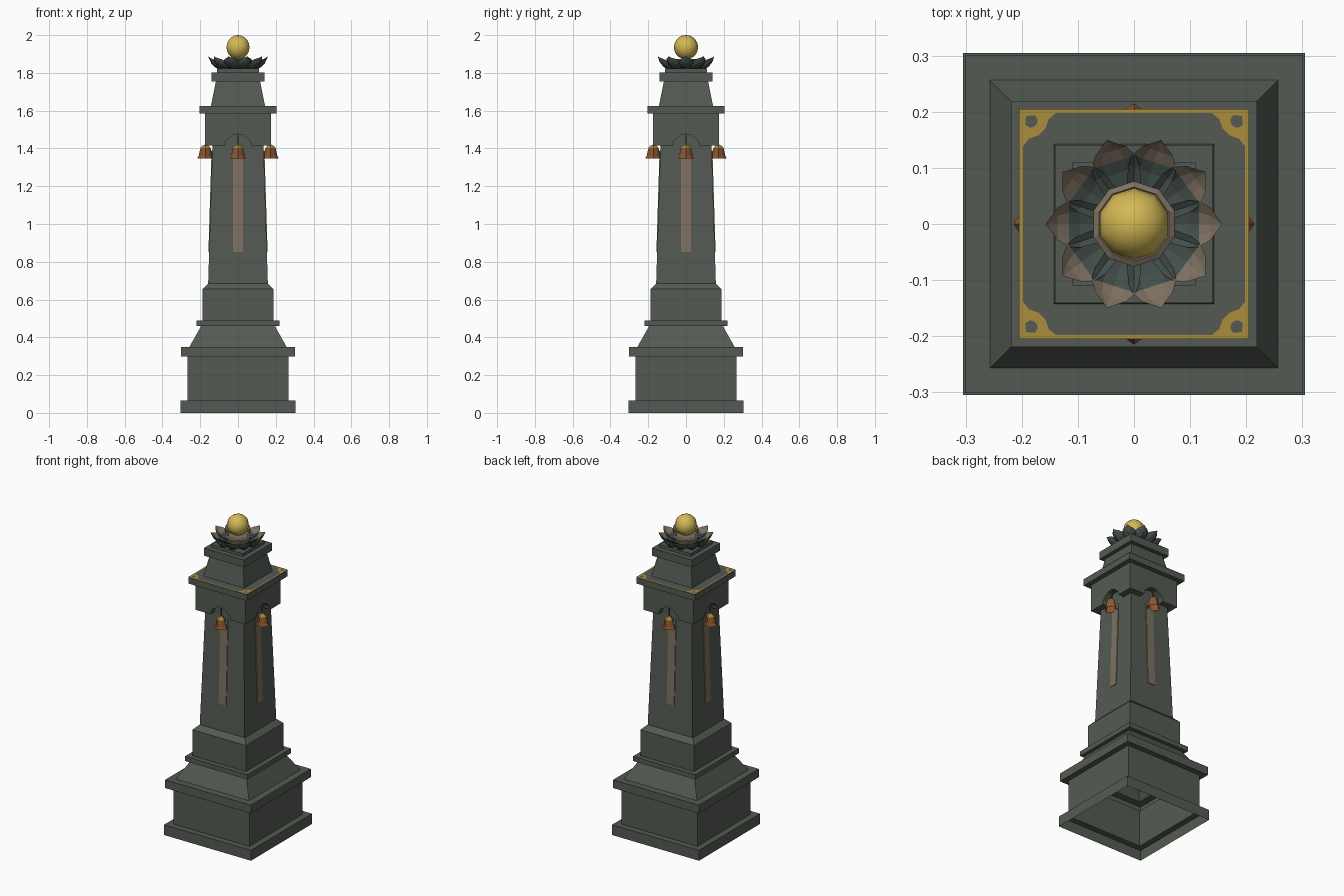
import bpy, bmesh, math
from mathutils import Matrix, Vector

if "Cube" in bpy.data.objects:
    bpy.data.objects.remove(bpy.data.objects["Cube"])


def material(name, rgb):
    m = bpy.data.materials.new(name)
    m.diffuse_color = (*rgb, 1)
    m.use_nodes = True
    m.node_tree.nodes["Principled BSDF"].inputs["Base Color"].default_value = m.diffuse_color
    return m


STONE = material("green stone", (0.088, 0.105, 0.085))
LEAF = material("dark petal green", (0.055, 0.075, 0.067))
TAN = material("tan", (0.21, 0.165, 0.12))
TRIM = material("trim gold", (0.40, 0.27, 0.045))
BALL = material("bright gold", (0.65, 0.48, 0.09))
COPPER = material("copper", (0.27, 0.095, 0.028))


def finish(bm, name, *mats):
    bmesh.ops.recalc_face_normals(bm, faces=bm.faces)
    me = bpy.data.meshes.new(name)
    bm.to_mesh(me)
    bm.free()
    ob = bpy.data.objects.new(name, me)
    for m in mats:
        me.materials.append(m)
    bpy.context.collection.objects.link(ob)
    return ob


def turn(bm, i, n=4):
    """Rotation matrix for copy i of n around the z axis."""
    return Matrix.Rotation(i * math.tau / n, 4, 'Z')


def loft(bm, rings, cap_bottom=False, cap_top=True, rule=None):
    """Skin a list of equal-sized rings of points."""
    vs = [[bm.verts.new(p) for p in r] for r in rings]
    n = len(rings[0])
    for k, (a, b) in enumerate(zip(vs, vs[1:])):
        for i in range(n):
            f = bm.faces.new((a[i], a[(i + 1) % n], b[(i + 1) % n], b[i]))
            if rule:
                f.material_index = rule(k, i)
    if cap_bottom:
        bm.faces.new(vs[0][::-1])
    if cap_top:
        f = bm.faces.new(vs[-1])
        if rule:
            f.material_index = rule(len(rings) - 2, 0)


def square(h, z):
    return [(-h, -h, z), (h, -h, z), (h, h, z), (-h, h, z)]


def slab(bm, outline, m, depth):
    """Prism from an outline and an offset function, transformed by m."""
    loft(bm, [[m @ Vector(p) for p in outline], [m @ Vector(depth(p)) for p in outline]], True, True)


# Stepped square pillar, hollow and open underneath
profile = [(.305, 0), (.305, .066), (.267, .066), (.267, .298), (.301, .298), (.301, .35),
           (.257, .35), (.195, .46), (.219, .46), (.219, .49), (.188, .49), (.188, .655),
           (.158, .685), (.135, 1.42), (.134, 1.585), (.205, 1.585), (.205, 1.625),
           (.143, 1.625), (.117, 1.755), (.141, 1.755), (.141, 1.803), (.11, 1.803), (.11, 1.822)]
bm = bmesh.new()
loft(bm, [square(h, z) for h, z in profile])
finish(bm, "pillar", STONE)

# Collar panels with a scalloped arch on each side
half = [(.07, 1.415), (.064, 1.44), (.048, 1.455), (.025, 1.472)]
arch = [(-x, z) for x, z in half] + [(0, 1.478)] + [(x, z) for x, z in half[::-1]]
outline = [(-.175, 1.415)] + arch + [(.175, 1.415), (.175, 1.585), (-.175, 1.585)]
outline = [(x, -.175, z) for x, z in outline]
bm = bmesh.new()
for i in range(4):
    slab(bm, outline, turn(bm, i), lambda p: (max(-.133, min(.133, p[0])), -.133, p[2]))
finish(bm, "arched_collar", STONE)

# Long tan strip on each shaft face, following the taper
bm = bmesh.new()
taper = lambda z: -.158 + (z - .685) * .023 / .735
strip = [(x, taper(z) - .004, z) for x, z in ((-.026, .853), (.026, .853), (.026, 1.39), (-.026, 1.39))]
for i in range(4):
    slab(bm, strip, turn(bm, i), lambda p: (p[0], p[1] + .006, p[2]))
finish(bm, "hanging_strips", TAN)

# Bells under the arches: copper skirt, gold shoulder, thin hanger
bell = [(.043, 1.348), (.036, 1.362), (.031, 1.385), (.026, 1.403), (.014, 1.415), (.004, 1.42)]
bm = bmesh.new()
for i in range(4):
    m = turn(bm, i) @ Matrix.Translation((0, -.172, 0))
    rings = []
    for r, z in bell:
        ring = []
        for k in range(8):
            a = k * math.tau / 8
            q = r * (1 if k % 2 == 0 else .82)
            ring.append(m @ Vector((q * math.cos(a), q * math.sin(a), z)))
        rings.append(ring)
    loft(bm, rings, rule=lambda k, i: 1 if k >= 3 else 0)
finish(bm, "bells", COPPER, TRIM)
bm = bmesh.new()
for i in range(4):
    m = turn(bm, i) @ Matrix.Translation((0, -.168, 0))
    loft(bm, [[m @ Vector(p) for p in square(.003, z)] for z in (1.415, 1.48)])
finish(bm, "bell_hangers", STONE)

# Gold inlay on the cornice: border, and a pierced scalloped plate at each corner
bm = bmesh.new()
Z = 1.627
hole = Vector((.184, -.184, Z))
edge = [(.205, -.205), (.205, -.135), (.197, -.140), (.187, -.152), (.170, -.158),
        (.158, -.170), (.152, -.187), (.140, -.197), (.135, -.205)]
fine = []
for a, b in zip(edge, edge[1:] + edge[:1]):
    fine += [Vector((*a, Z)), (Vector((*a, Z)) + Vector((*b, Z))) / 2]
for i in range(4):
    m = turn(bm, i)
    outer = [bm.verts.new(m @ p) for p in fine]
    inner = [bm.verts.new(m @ (hole + (p - hole).normalized() * .012)) for p in fine]
    n = len(fine)
    for k in range(n):
        bm.faces.new((outer[k], outer[(k + 1) % n], inner[(k + 1) % n], inner[k]))
    bar = [(-.14, -.205, Z), (.14, -.205, Z), (.14, -.198, Z), (-.14, -.198, Z)]
    bm.faces.new([bm.verts.new(m @ Vector(p)) for p in bar])
inlay = finish(bm, "cornice_inlay", TRIM)
for p in inlay.data.polygons:
    if p.normal.z < 0:
        p.flip()

# Lotus of ten cupped petals, tan on the upper tips
spine = [(.035, 1.824, .016), (.065, 1.828, .034), (.095, 1.835, .042),
         (.116, 1.846, .041), (.136, 1.861, .029), (.150, 1.877, .010), (.157, 1.887, .001)]
bm = bmesh.new()
for i in range(10):
    m = turn(bm, i, 10)
    rings = []
    for r, z, w in spine:
        t = .35 * w
        top = [(r, s * w, z + .45 * w * s * s) for s in (-1, -.5, 0, .5, 1)]
        under = [(r + t * .5, s * w, z + .45 * w * s * s - t * (1 - s * s) - .001) for s in (.6, 0, -.6)]
        rings.append([m @ Vector(p) for p in top + under])
    loft(bm, rings, True, True, rule=lambda k, i: 1 if k >= 3 and i < 4 else 0)
finish(bm, "lotus_petals", LEAF, TAN)

# Ten-sided seat with a shallow cup, and the finial ball
bm = bmesh.new()
loft(bm, [[(r * math.cos((k + .5) * math.tau / 10), r * math.sin((k + .5) * math.tau / 10), z) for k in range(10)]
          for r, z in ((.06, 1.82), (.076, 1.868), (.066, 1.874), (.058, 1.866))])
finish(bm, "lotus_seat", TAN)
bm = bmesh.new()
bmesh.ops.create_uvsphere(bm, u_segments=10, v_segments=10, radius=.064,
                          matrix=Matrix.Translation((0, 0, 1.936)))
ball = finish(bm, "finial_ball", BALL)
for p in ball.data.polygons:
    p.use_smooth = True
